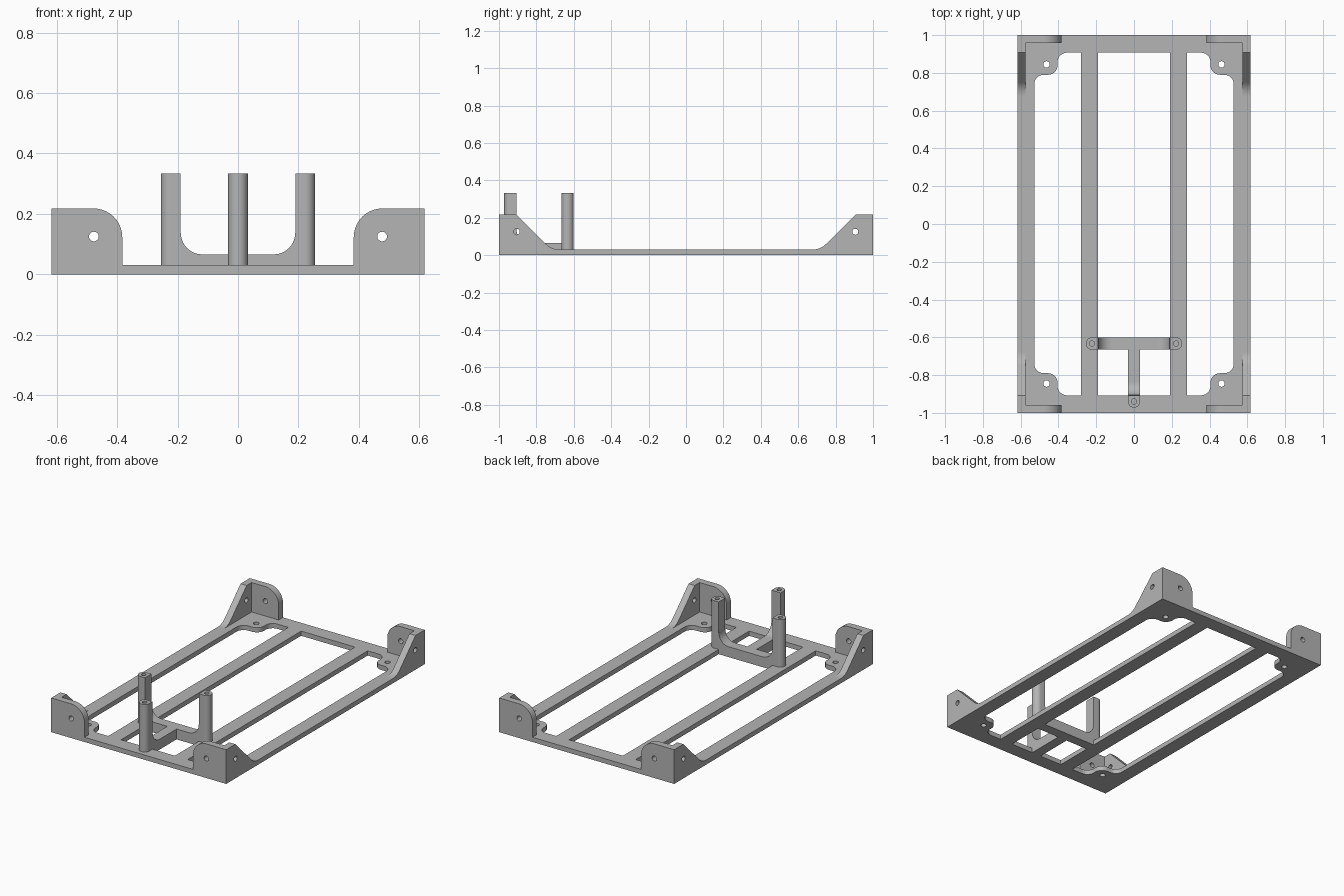
import bpy, bmesh, math
from mathutils import Vector

cube = bpy.data.objects.get("Cube")
if cube:
    bpy.data.objects.remove(cube, do_unlink=True)

grey = bpy.data.materials.new("light_grey")
grey.use_nodes = True
COLOUR = (0.46, 0.46, 0.46, 1)
grey.diffuse_color = COLOUR
grey.node_tree.nodes["Principled BSDF"].inputs["Base Color"].default_value = COLOUR

W, L = 0.617, 1.0                 # half width and half length
BASE, TOP, POST_TOP = 0.03, 0.218, 0.333
END_IN = 0.907                    # inner edge of the end rails
WALL = 0.043                      # bracket thickness
BAR, BAR_TOP = 0.0325, 0.066      # half width and height of the T bars
AXES = {"xy": (0, 1, 2), "xz": (0, 2, 1), "yz": (1, 2, 0)}


def rounded(corners, steps=10):
    """Closed outline; a corner given as (u, v, r) is filleted."""
    out, n = [], len(corners)
    for i, c in enumerate(corners):
        p = Vector(c[:2])
        r = c[2] if len(c) > 2 else 0
        if not r:
            out.append(p)
            continue
        d1 = (Vector(corners[i - 1][:2]) - p).normalized()
        d2 = (Vector(corners[(i + 1) % n][:2]) - p).normalized()
        half = math.acos(max(-1, min(1, d1.dot(d2)))) / 2
        mid = p + (d1 + d2).normalized() * r / math.sin(half)
        s = p + d1 * r / math.tan(half) - mid
        e = p + d2 * r / math.tan(half) - mid
        a = math.atan2(s.y, s.x)
        turn = math.remainder(math.atan2(e.y, e.x) - a, math.tau)
        for k in range(steps + 1):
            t = a + turn * k / steps
            out.append(mid + Vector((math.cos(t), math.sin(t))) * r)
    return out


def circle(u, v, r, n=24):
    return [Vector((u + r * math.cos(math.tau * k / n),
                    v + r * math.sin(math.tau * k / n))) for k in range(n)]


def rect(u0, v0, u1, v1):
    return rounded([(u0, v0), (u1, v0), (u1, v1), (u0, v1)])


def plate(name, loops, plane, lo, hi, sx=1, sy=1):
    """Extrude an outline with holes from lo to hi, square to the plane."""
    iu, iv, iw = AXES[plane]
    bm = bmesh.new()
    edges = []
    for loop in loops:
        verts = []
        for p in loop:
            co = [0, 0, 0]
            co[iu], co[iv], co[iw] = p[0], p[1], lo
            verts.append(bm.verts.new((co[0] * sx, co[1] * sy, co[2])))
        edges += [bm.edges.new((verts[i - 1], verts[i])) for i in range(len(verts))]
    bmesh.ops.triangle_fill(bm, use_beauty=True, use_dissolve=False, edges=edges)
    ext = bmesh.ops.extrude_face_region(bm, geom=bm.faces[:], use_keep_orig=True)
    shift = [0, 0, 0]
    shift[iw] = hi - lo
    moved = [g for g in ext["geom"] if isinstance(g, bmesh.types.BMVert)]
    bmesh.ops.translate(bm, verts=moved,
                        vec=(shift[0] * sx, shift[1] * sy, shift[2]))
    bmesh.ops.recalc_face_normals(bm, faces=bm.faces[:])
    mesh = bpy.data.meshes.new(name)
    bm.to_mesh(mesh)
    bm.free()
    mesh.materials.append(grey)
    obj = bpy.data.objects.new(name, mesh)
    bpy.context.collection.objects.link(obj)
    bpy.ops.object.select_all(action="DESELECT")
    obj.select_set(True)
    bpy.context.view_layer.objects.active = obj
    bpy.ops.object.shade_smooth_by_angle(angle=math.radians(30))
    mod = obj.modifiers.new("flat_normals", "WEIGHTED_NORMAL")
    mod.keep_sharp = True
    return obj


# Base frame: rails around one centre and two side openings, with corner pads
quarter = [(0.28, END_IN), (0.405, END_IN, 0.05), (0.405, 0.79, 0.05), (0.528, 0.79, 0.05)]
side = quarter + [(c[0], -c[1], *c[2:]) for c in reversed(quarter)]
loops = [rect(-W, -L, W, L), rect(-0.19, -END_IN, 0.19, END_IN)]
for sx in (1, -1):
    loops.append(rounded([(sx * c[0], *c[1:]) for c in side]))
    loops += [circle(sx * 0.463, sy * 0.845, 0.017) for sy in (1, -1)]
plate("base_frame", loops, "xy", 0, BASE)

# Corner brackets: an end wall and a sloping side wall at each corner
end_wall = [rounded([(0.383, BASE), (W, BASE), (W, TOP), (0.383, TOP, 0.095)]),
            circle(0.477, 0.125, 0.016)]
foot = END_IN - (TOP - BASE)
side_wall = [rounded([(L - WALL, 0.02), (L - WALL, TOP), (END_IN, TOP),
                      (foot, BASE, 0.1), (foot - 0.045, BASE), (foot - 0.045, 0.02)]),
             circle(0.905, 0.125, 0.016)]
for sx, x_name in ((1, "left"), (-1, "right")):
    for sy, y_name in ((1, "back"), (-1, "front")):
        tag = f"{y_name}_{x_name}"
        plate("end_wall_" + tag, end_wall, "xz", L - WALL, L, sx, sy)
        plate("side_wall_" + tag, side_wall, "yz", W - WALL, W, sx, sy)

# T-shaped bars, curving up into the posts
BAR_Y, R = -0.633, 0.07
plate("cross_bar", [rounded([(-0.19, 0), (0.19, 0), (0.19, BAR_TOP + R), (0.189, BAR_TOP + R),
                             (0.189, BAR_TOP, R), (-0.189, BAR_TOP, R),
                             (-0.189, BAR_TOP + R), (-0.19, BAR_TOP + R)])],
      "xz", BAR_Y - BAR, BAR_Y + BAR)
plate("stem_bar", [rounded([(-END_IN, 0), (BAR_Y - BAR, 0), (BAR_Y - BAR, BAR_TOP),
                            (-END_IN + 0.001, BAR_TOP, R), (-END_IN + 0.001, BAR_TOP + R),
                            (-END_IN, BAR_TOP + R)])],
      "yz", -BAR, BAR)

# Bored posts, flat inside and round outside
ROUND = BAR - 0.0005
for sx, x_name in ((1, "left"), (-1, "right")):
    x0, x1 = 0.19, 0.19 + 2 * BAR
    y0, y1 = BAR_Y - BAR, BAR_Y + BAR
    plate("post_" + x_name,
          [rounded([(x0, y0), (x1, y0, ROUND), (x1, y1, ROUND), (x0, y1)]),
           circle(x0 + BAR, BAR_Y, 0.014)], "xy", BASE, POST_TOP, sx)
y0, y1 = -END_IN - 2 * BAR, -END_IN
plate("post_front",
      [rounded([(-BAR, y1), (-BAR, y0, ROUND), (BAR, y0, ROUND), (BAR, y1)]),
       circle(0, y0 + BAR, 0.014)], "xy", BASE, POST_TOP)
